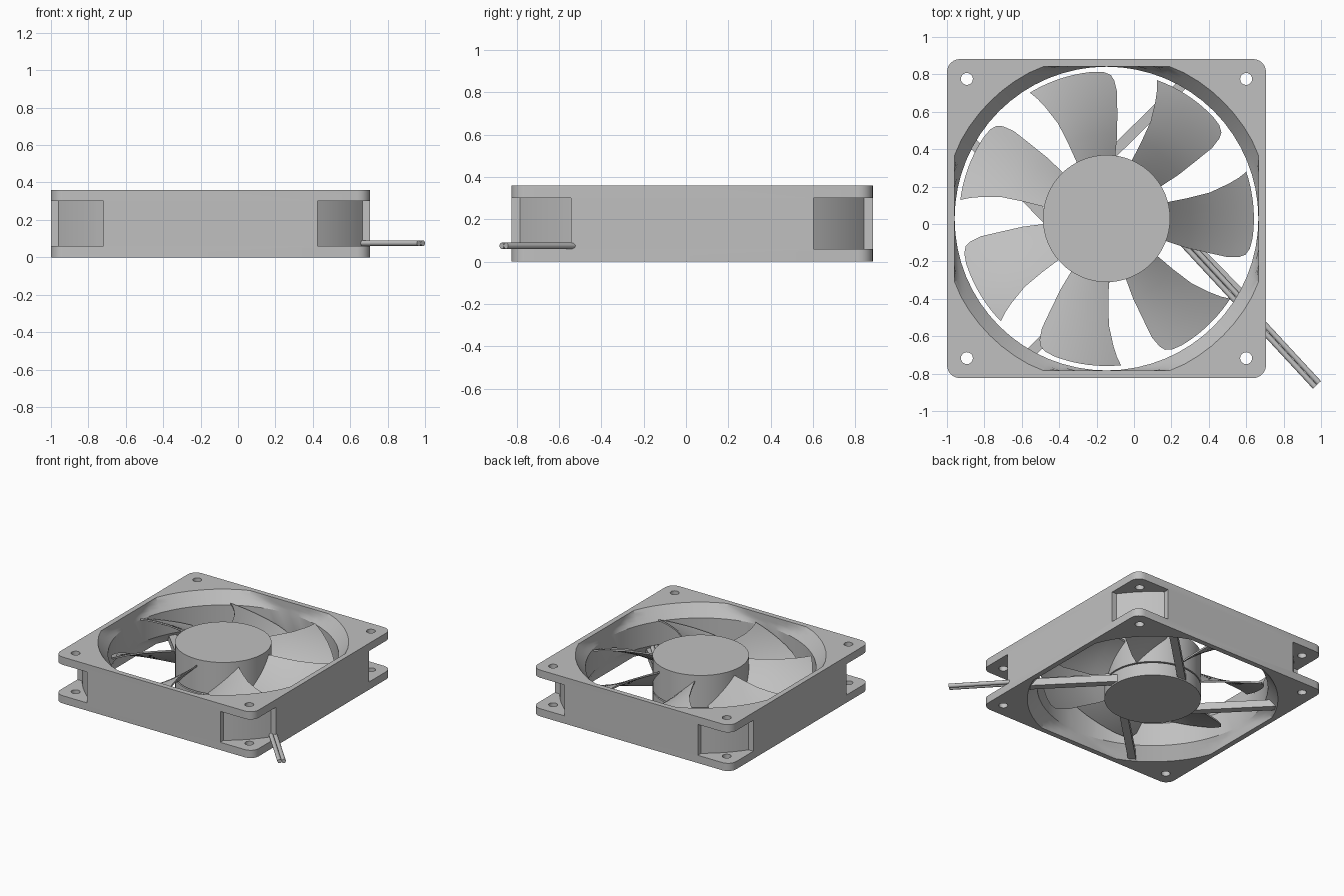
import bpy, bmesh, math
from mathutils import Vector, Matrix

if "Cube" in bpy.data.objects:
    bpy.data.objects.remove(bpy.data.objects["Cube"])

CX, CY, H = -0.147, 0.029, 0.36      # fan axis and frame height
HALF, BORE, FLARE = 0.853, 0.8125, 0.883

grey = bpy.data.materials.new("plain grey")
grey.diffuse_color = (0.53, 0.53, 0.53, 1)
grey.use_nodes = True
grey.node_tree.nodes["Principled BSDF"].inputs["Base Color"].default_value = grey.diffuse_color


def finish(name, bm, smooth=True):
    bmesh.ops.recalc_face_normals(bm, faces=bm.faces)
    me = bpy.data.meshes.new(name)
    bm.to_mesh(me)
    bm.free()
    ob = bpy.data.objects.new(name, me)
    bpy.context.collection.objects.link(ob)
    ob.location = (CX, CY, 0)
    me.materials.append(grey)
    if smooth:
        shade(ob)
    return ob


def activate(ob):
    bpy.ops.object.select_all(action='DESELECT')
    ob.select_set(True)
    bpy.context.view_layer.objects.active = ob


def shade(ob):
    activate(ob)
    bpy.ops.object.shade_smooth_by_angle(angle=math.radians(25))


def loft(name, rings, smooth=True):
    """Closed solid through rings of equal point count: [(z, points), ...]"""
    bm = bmesh.new()
    vs = [[bm.verts.new((x, y, z)) for x, y in pts] for z, pts in rings]
    n = len(vs[0])
    for a, b in zip(vs, vs[1:]):
        for i in range(n):
            j = (i + 1) % n
            bm.faces.new((a[i], a[j], b[j], b[i]))
    bm.faces.new(vs[0])
    bm.faces.new(vs[-1])
    return finish(name, bm, smooth)


def prism(name, pts, z0, z1, smooth=True):
    return loft(name, [(z0, pts), (z1, pts)], smooth)


def arc(cx, cy, r, a0, a1, n):
    return [(cx + r * math.cos(math.radians(a0 + (a1 - a0) * i / n)),
             cy + r * math.sin(math.radians(a0 + (a1 - a0) * i / n))) for i in range(n + 1)]


def circle(r, n, cx=0, cy=0):
    return arc(cx, cy, r, 0, 360, n)[:-1]


def turn(pts, k):
    for _ in range(k):
        pts = [(-y, x) for x, y in pts]
    return pts


def cut(target, cutter):
    m = target.modifiers.new("cut", 'BOOLEAN')
    m.operation, m.solver, m.object = 'DIFFERENCE', 'EXACT', cutter
    activate(target)
    bpy.ops.object.modifier_apply(modifier=m.name)
    bpy.data.objects.remove(cutter)


# Square frame with rounded corners
R = 0.07
corner = arc(HALF - R, HALF - R, R, 0, 90, 6)
frame = prism("frame", [p for k in range(4) for p in turn(corner, k)], 0, H, False)

# Central bore: cone flares at both ends, clipped to a square
clamp = lambda v: max(-BORE, min(BORE, v))
D = 0.09
levels = [(-0.02, FLARE)]
steps = [(D * i / 4, FLARE + (BORE - 0.0005 - FLARE) * i / 4) for i in range(5)]
levels += steps + [(H - z, r) for z, r in reversed(steps)] + [(H + 0.02, FLARE)]
cut(frame, loft("bore_cutter", [(z, [(clamp(x), clamp(y)) for x, y in circle(r, 64)])
                                for z, r in levels], False))

# Corner pockets between the flanges, and screw holes
P = 0.573
a = math.degrees(math.atan2(P, 0.813))
for k in range(4):
    pocket = [(1, P)] + [(1, 1), (P, 1)] + arc(0, 0, 0.994, 90 - a, a, 8)
    cut(frame, prism("pocket_cutter", turn(pocket, k), 0.06, 0.30, False))
    hole = circle(0.032, 20, 0.7465, 0.7465)
    cut(frame, prism("hole_cutter", turn(hole, k), -0.05, H + 0.05, False))
shade(frame)

# Motor base, axle and rotor hub
prism("motor_base", circle(0.34, 64), 0, 0.10)
prism("axle", circle(0.1, 24), 0.08, 0.13)
prism("rotor_hub", circle(0.34, 64), 0.11, H)

# Four slanted struts holding the motor base
s, e = Vector((-0.03, 0.29)), Vector((0.465, 0.776))
w = (e - s).normalized().orthogonal() * 0.028
bar = [tuple(p) for p in (s + w, s - w, e - w, e + w)]
for k in range(4):
    prism("strut", turn(bar, k), 0.01, 0.065, False)

# Seven twisted blades: stations of (radius, low edge angle, high edge angle)
stations = [(0.33, 82, 118), (0.45, 82.7, 117), (0.57, 84.2, 117), (0.68, 85.2, 118.8),
            (0.74, 86.8, 120), (0.768, 88.3, 120.8), (0.783, 91, 121.2), (0.788, 95, 121.4)]
N = 10
for b in range(7):
    bm = bmesh.new()
    layers = []
    for off in (-0.007, 0.007):
        grid = []
        for r, a0, a1 in stations:
            t = (r - 0.33) / 0.46
            base = 82 + 6 * t                      # pitch is measured from here
            row = []
            for i in range(N + 1):
                ang = a0 + (a1 - a0) * i / N
                u = (ang - base) / (a1 - base)
                z = 0.115 + 0.01 * t + (0.195 - 0.03 * t) * u + off
                q = math.radians(ang + b * 360 / 7)
                row.append(bm.verts.new((r * math.cos(q), r * math.sin(q), z)))
            grid.append(row)
        for p, q in zip(grid, grid[1:]):
            for i in range(N):
                bm.faces.new((p[i], p[i + 1], q[i + 1], q[i]))
        layers.append(grid)
    rims = [g[0] + [r[-1] for r in g[1:]] + g[-1][-2::-1] + [r[0] for r in g[-2:0:-1]]
            for g in layers]
    n = len(rims[0])
    for i in range(n):
        j = (i + 1) % n
        bm.faces.new((rims[0][i], rims[0][j], rims[1][j], rims[1][i]))
    finish("blade", bm)

# Pair of wires leaving through a corner pocket
start, end = Vector((0.20 - CX, -0.02 - CY, 0.075)), Vector((0.978 - CX, -0.86 - CY, 0.075))
d = (end - start).normalized()
side = Vector((-d.y, d.x, 0)) * 0.015
for sgn in (-1, 1):
    bm = bmesh.new()
    mat = Matrix.Translation((start + end) / 2 + side * sgn) @ d.to_track_quat('Z', 'Y').to_matrix().to_4x4()
    bmesh.ops.create_cone(bm, cap_ends=True, segments=14, radius1=0.015, radius2=0.015,
                          depth=(end - start).length, matrix=mat)
    ob = finish("wire", bm, False)
    activate(ob)
    bpy.ops.object.shade_smooth_by_angle(angle=math.radians(40))
